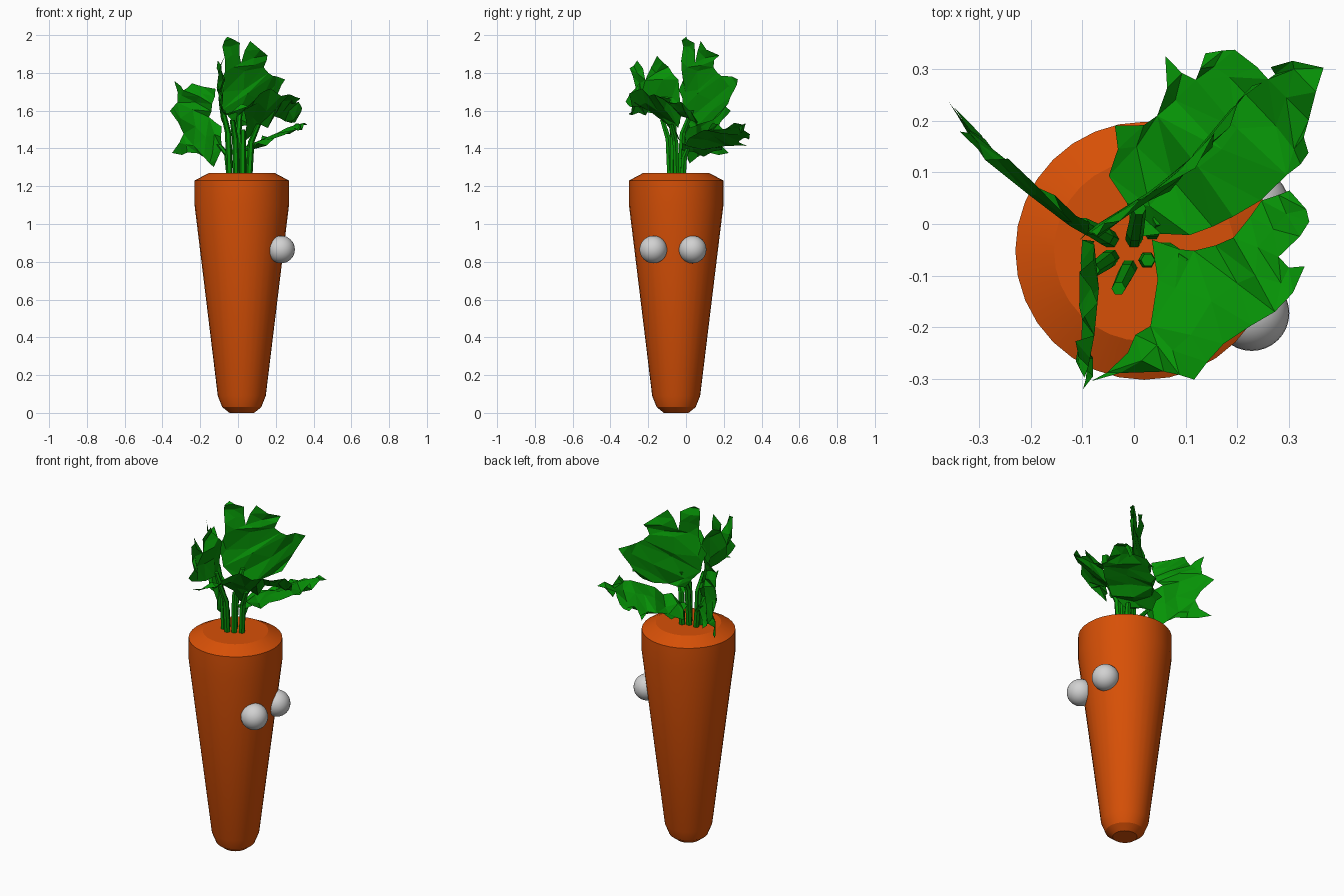
import bpy, bmesh, math, random
from mathutils import Vector

random.seed(4)
old = bpy.data.objects.get("Cube")
if old:
    bpy.data.objects.remove(old, do_unlink=True)


def make_material(name, rgb):
    mat = bpy.data.materials.new(name)
    mat.use_nodes = True
    mat.diffuse_color = (*rgb, 1)
    mat.node_tree.nodes["Principled BSDF"].inputs["Base Color"].default_value = (*rgb, 1)
    return mat


orange = make_material("carrot orange", (0.68, 0.08, 0.002))
green = make_material("leaf green", (0.002, 0.29, 0.002))
white = make_material("eye white", (0.64, 0.64, 0.64))


def add_object(name, bm, mat, smooth=False):
    mesh = bpy.data.meshes.new(name)
    bm.to_mesh(mesh)
    bm.free()
    mesh.materials.append(mat)
    obj = bpy.data.objects.new(name, mesh)
    bpy.context.collection.objects.link(obj)
    if smooth:
        bpy.ops.object.select_all(action="DESELECT")
        obj.select_set(True)
        bpy.context.view_layer.objects.active = obj
        bpy.ops.object.shade_smooth_by_angle(angle=math.radians(25))


def loft(bm, rings):
    """Join rings of vertices with quads and cap both ends."""
    loops = [[bm.verts.new(p) for p in ring] for ring in rings]
    n = len(loops[0])
    for low, high in zip(loops, loops[1:]):
        for i in range(n):
            j = (i + 1) % n
            bm.faces.new((low[i], low[j], high[j], high[i]))
    bm.faces.new(loops[0][::-1])
    bm.faces.new(loops[-1])


def ring(centre, radius, sides):
    step = math.tau / sides
    return [Vector(centre) + Vector((math.cos(i * step), math.sin(i * step), 0)) * radius
            for i in range(sides)]


# Tapered root, off centre under the foliage
profile = [(0.065, 0), (0.103, 0.03), (0.127, 0.09), (0.25, 1.1), (0.25, 1.23), (0.175, 1.27)]
bm = bmesh.new()
loft(bm, [ring((0.02, -0.052, z), r, 32) for r, z in profile])
add_object("carrot_body", bm, orange, smooth=True)

# Two round eyes on the +x side
for name, y in (("front_eye", -0.173), ("back_eye", 0.035)):
    bm = bmesh.new()
    bmesh.ops.create_uvsphere(bm, u_segments=32, v_segments=16, radius=0.073)
    bmesh.ops.translate(bm, verts=bm.verts, vec=(0.228, y, 0.865))
    add_object(name, bm, white, smooth=True)


# Six-sided stems, upright at first and then bending towards their leaf
def stem(name, foot, tip, radius=0.017):
    foot, tip = Vector((*foot, 1.26)), Vector(tip)
    bend = foot.lerp(tip, 0.65)
    bend.xy = foot.xy.lerp(tip.xy, 0.2)
    bm = bmesh.new()
    loft(bm, [ring(foot, radius, 6), ring(bend, radius, 6), ring(tip, radius * 0.8, 6)])
    add_object(name, bm, green)


stem("side_stem", (-0.045, -0.03), (-0.1, 0, 1.42))
stem("back_stem", (0.035, -0.015), (0.05, 0.01, 1.4))
stem("right_stem", (0.06, -0.05), (0.11, -0.08, 1.53))
stem("tall_stem", (0, -0.03), (0.01, 0.03, 1.6))
stem("front_stem", (-0.045, -0.065), (-0.08, -0.09, 1.6))
stem("short_stem", (0.025, -0.07), (0.027, -0.07, 1.5))
stem("leaning_stem", (-0.01, -0.085), (-0.03, -0.125, 1.55))


# Ragged crumpled leaves: outline on two axes, third axis from a gently bent surface
def leaf(name, axes, surface, outline, crumple=0.02):
    a, b = axes
    bm = bmesh.new()
    face = bm.faces.new([bm.verts.new((u, v, 0)) for u, v in outline])
    bmesh.ops.triangulate(bm, faces=[face])
    bmesh.ops.subdivide_edges(bm, edges=bm.edges[:], cuts=1, use_grid_fill=True)
    bmesh.ops.triangulate(bm, faces=bm.faces[:])
    for vert in bm.verts:
        u, v = vert.co.xy
        height = surface(u, v) + random.uniform(-crumple, crumple)
        if vert.is_boundary:
            u += random.uniform(-0.01, 0.01)
            v += random.uniform(-0.01, 0.01)
        vert.co[a], vert.co[b], vert.co[3 - a - b] = u, v, height
        vert.co.z = min(vert.co.z, 2)
    add_object(name, bm, green)


X, Y, Z = range(3)

leaf("side_leaf", (X, Z), lambda x, z: -0.04 - 0.3 * x + 1.2 * x * x,
     [(-.33, 1.76), (-.28, 1.71), (-.25, 1.74), (-.12, 1.72), (-.13, 1.64), (-.16, 1.56),
      (-.08, 1.52), (-.09, 1.39), (-.12, 1.3), (-.18, 1.36), (-.26, 1.37), (-.35, 1.38),
      (-.29, 1.47), (-.36, 1.6), (-.32, 1.65)])

leaf("back_leaf", (X, Y), lambda x, y: 1.38 + 0.36 * x + 0.08 * y,
     [(0, -.02), (-.04, .1), (-.03, .2), (.05, .2), (.06, .32), (.11, .28), (.14, .34),
      (.2, .33), (.26, .29), (.27, .31), (.36, .31), (.33, .2), (.34, .13), (.29, .09),
      (.2, .02), (.1, -.03)])

leaf("right_leaf", (X, Y), lambda x, y: 1.4 + 0.62 * x - 0.78 * y,
     [(.04, -.03), (.04, -.19), (-.02, -.25), (-.09, -.31), (.05, -.28), (.11, -.3),
      (.18, -.24), (.28, -.17), (.33, -.09), (.29, -.06), (.34, 0), (.31, .07), (.25, .04),
      (.19, -.03), (.12, -.06)], 0.03)

leaf("tall_leaf", (X, Z), lambda x, z: 0.03 + 0.7 * x + 1.3 * x * x,
     [(-.02, 1.5), (-.08, 1.6), (-.11, 1.72), (-.07, 1.8), (-.08, 1.93), (-.05, 2),
      (0, 1.95), (.02, 1.86), (.07, 1.96), (.15, 1.9), (.14, 1.82), (.18, 1.78),
      (.24, 1.77), (.21, 1.68), (.17, 1.58), (.06, 1.53)], 0.015)

leaf("front_leaf", (Y, Z), lambda y, z: -0.08 + 0.06 * y,
     [(-.03, 1.52), (-.12, 1.58), (-.25, 1.6), (-.33, 1.65), (-.27, 1.72), (-.3, 1.83),
      (-.25, 1.86), (-.22, 1.77), (-.16, 1.89), (-.1, 1.83), (-.03, 1.76)])
